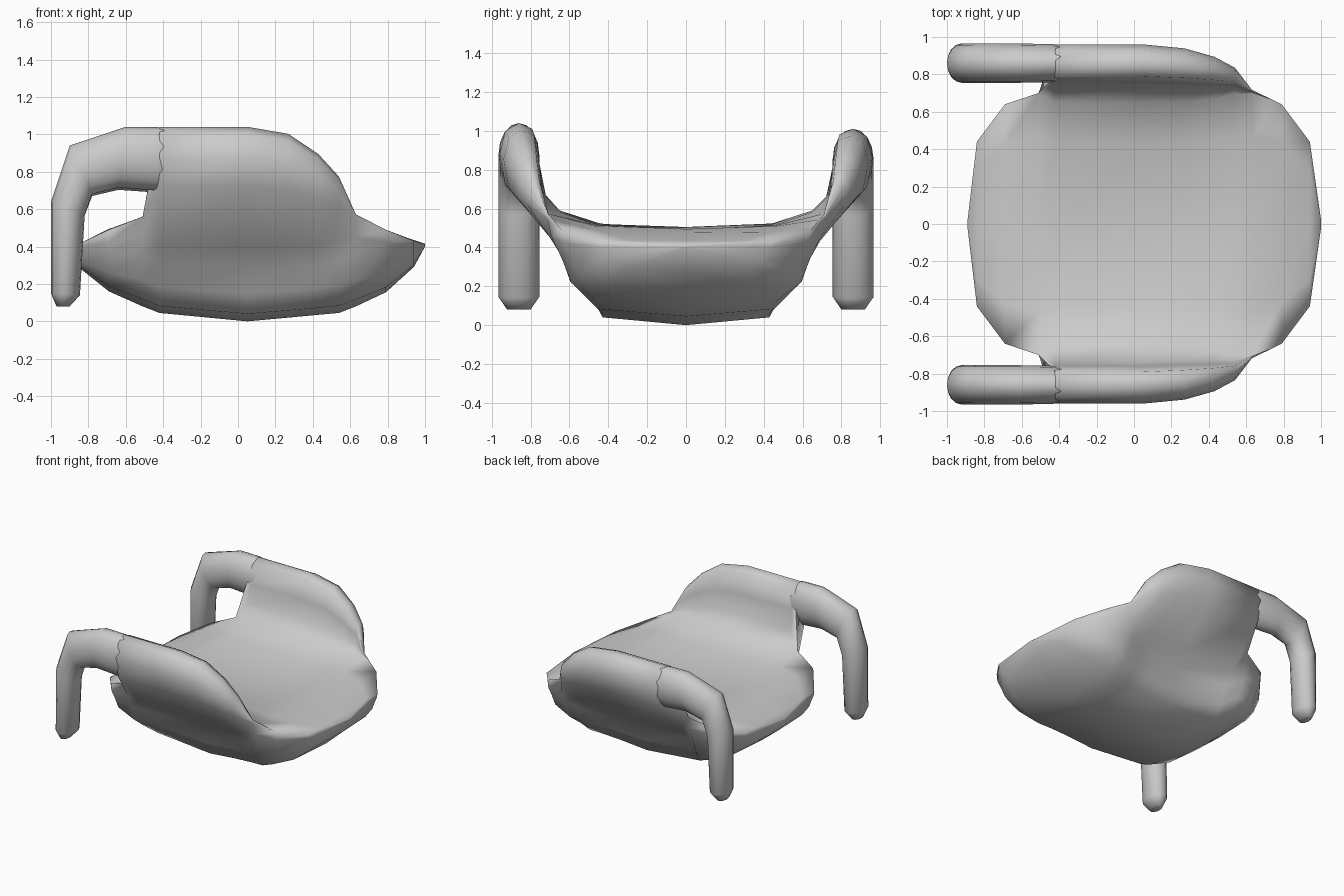
import bpy, bmesh, math

if "Cube" in bpy.data.objects:
    bpy.data.objects.remove(bpy.data.objects["Cube"])


def lower_left(y, z):
    # the arm on the +y side is slightly lower
    return 0.5 + (z - 0.5) * 0.945 if y > 0.7 and z > 0.5 else z


def loft(name, rings):
    """Skin a list of closed rings and cap both ends."""
    bm = bmesh.new()
    rows = [[bm.verts.new((x, y, lower_left(y, z))) for x, y, z in r] for r in rings]
    n = len(rows[0])
    for a, b in zip(rows, rows[1:]):
        for i in range(n):
            j = (i + 1) % n
            bm.faces.new((a[i], a[j], b[j], b[i]))
    bm.faces.new(rows[0])
    bm.faces.new(rows[-1])
    bmesh.ops.remove_doubles(bm, verts=bm.verts, dist=0.002)
    bmesh.ops.triangulate(bm, faces=[f for f in bm.faces if len(f.verts) > 4])
    bmesh.ops.recalc_face_normals(bm, faces=bm.faces)
    me = bpy.data.meshes.new(name)
    bm.to_mesh(me)
    bm.free()
    ob = bpy.data.objects.new(name, me)
    bpy.context.collection.objects.link(ob)
    bpy.ops.object.select_all(action='DESELECT')
    bpy.context.view_layer.objects.active = ob
    ob.select_set(True)
    bpy.ops.object.shade_smooth_by_angle(angle=math.radians(80))
    return ob


# Seat: cross-sections along x with side wings that rise into the arms
# underside: width fraction, height fraction, tuck-in below the wings
UNDER = [(0.65, 0.08, 0), (0.85, 0.30, 0.11), (0.92, 0.58, 0.07), (0.985, 0.80, 0)]
WING = [(0.27, 0.22), (0.30, 0.38), (0.27, 0.50), (0.20, 0.54),
        (0.13, 0.51), (0.10, 0.35), (0.08, 0.19), (-0.01, 0.09)]    # offsets from the rim


def section(x, w, zb, zr, zt, h):
    half = [(w * (a - c * h), zb + (zr - zb) * b) for a, b, c in UNDER]
    half += [(w + a * h, zr + b * h) for a, b in WING]
    half.append((w * 0.67, zt + 0.3 * (zr - zt) + 0.03 * h))
    right = [(x, y, z) for y, z in half]
    left = [(x, -y, z) for y, z in reversed(half)]
    return [(x, 0, zb)] + right + [(x, 0, zt)] + left


# x, rim half-width, bottom z, rim z, top z, wing height
STATIONS = [
    (1.00, 0.02, 0.40, 0.41, 0.415, 0), (0.94, 0.44, 0.29, 0.43, 0.435, 0),
    (0.79, 0.64, 0.155, 0.49, 0.475, 0), (0.63, 0.70, 0.08, 0.54, 0.495, 0.06),
    (0.54, 0.70, 0.045, 0.53, 0.49, 0.45), (0.43, 0.675, 0.035, 0.50, 0.48, 0.73),
    (0.27, 0.66, 0.02, 0.50, 0.475, 0.93), (0.05, 0.66, 0.0, 0.50, 0.47, 1),
    (-0.42, 0.66, 0.045, 0.50, 0.49, 1), (-0.51, 0.70, 0.08, 0.56, 0.505, 0),
    (-0.69, 0.64, 0.16, 0.49, 0.495, 0), (-0.84, 0.44, 0.28, 0.42, 0.42, 0),
    (-0.89, 0.02, 0.34, 0.38, 0.39, 0),
]
loft("seat", [section(*s) for s in STATIONS])

# Arms: tubes running back from the wings and bending down
# outer x, outer z, inner x, inner z, half-width
ARM = [(-0.97, 0.08, -0.90, 0.08, 0.06), (-1.0, 0.15, -0.845, 0.14, 0.105),
       (-1.0, 0.64, -0.82, 0.57, 0.105), (-0.90, 0.94, -0.78, 0.68, 0.105),
       (-0.60, 1.04, -0.64, 0.715, 0.105), (-0.43, 1.038, -0.44, 0.70, 0.102),
       (-0.25, 1.01, -0.25, 0.78, 0.06)]


def arm_ring(xo, zo, xi, zi, hw, side, n=16):
    ring = []
    for i in range(n):
        a = 2 * math.pi * i / n
        t = 0.5 + 0.5 * math.cos(a)
        ring.append((xi + (xo - xi) * t, side * (0.86 + hw * math.sin(a)), zi + (zo - zi) * t))
    return ring


for label, side in (("front_arm", -1), ("back_arm", 1)):
    loft(label, [arm_ring(*s, side) for s in ARM])
